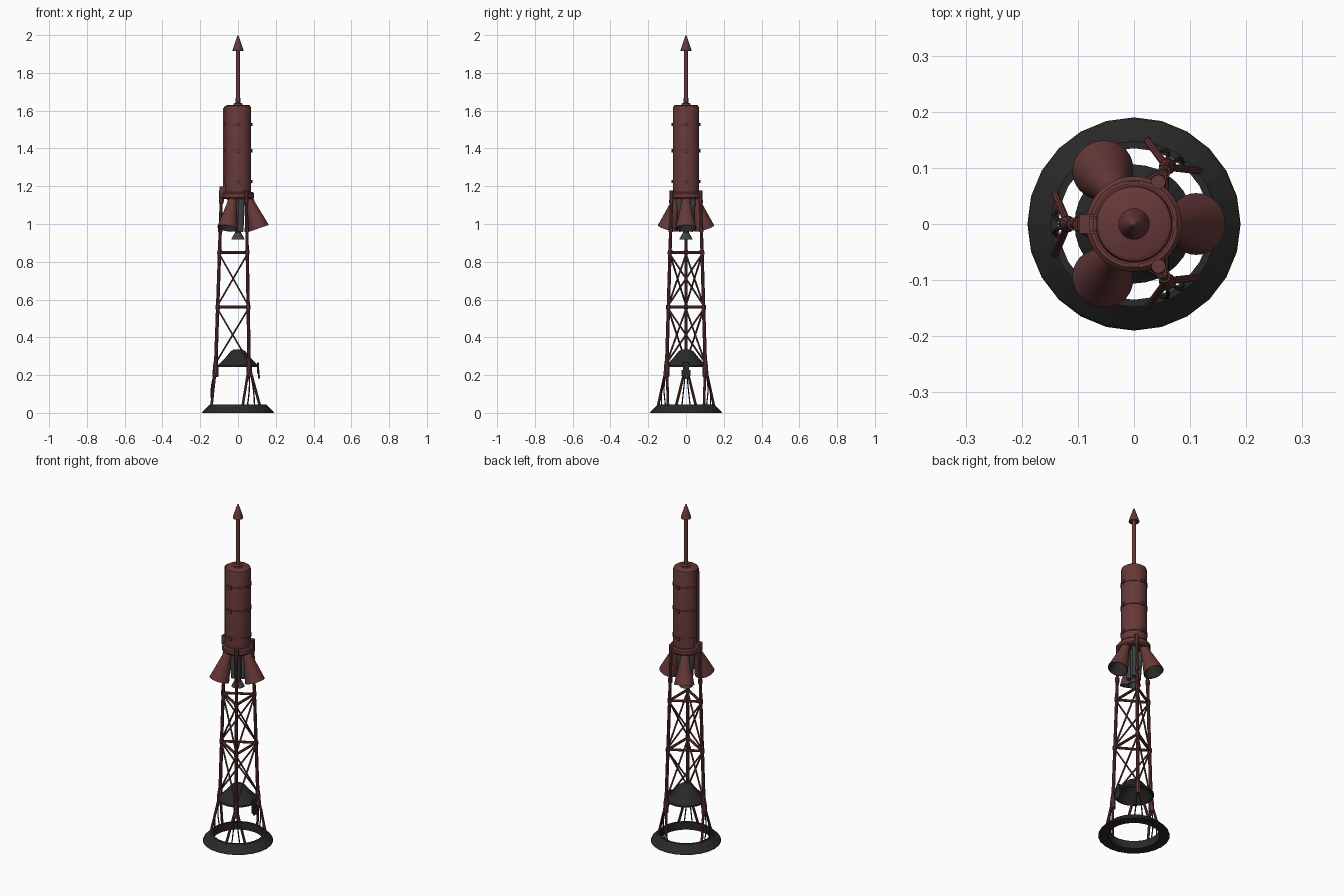
import bpy, bmesh, math
from mathutils import Vector, Matrix

if "Cube" in bpy.data.objects:
    bpy.data.objects.remove(bpy.data.objects["Cube"])


def material(name, col):
    m = bpy.data.materials.new(name)
    m.diffuse_color = (*col, 1)
    m.use_nodes = True
    m.node_tree.nodes["Principled BSDF"].inputs["Base Color"].default_value = m.diffuse_color
    return m


RED = material("dark red", (0.135, 0.04, 0.04))
BLACK = material("charcoal", (0.022, 0.022, 0.022))
GREY = material("engine grey", (0.055, 0.055, 0.058))


def finish(bm, name, mats, angle=35, recalc=True):
    if recalc:
        bmesh.ops.recalc_face_normals(bm, faces=bm.faces)
    me = bpy.data.meshes.new(name)
    bm.to_mesh(me)
    bm.free()
    ob = bpy.data.objects.new(name, me)
    bpy.context.collection.objects.link(ob)
    for m in mats:
        me.materials.append(m)
    if angle:
        bpy.ops.object.select_all(action='DESELECT')
        ob.select_set(True)
        bpy.context.view_layer.objects.active = ob
        bpy.ops.object.shade_smooth_by_angle(angle=math.radians(angle))
    return ob


def lathe(name, profile, mats, n=24, mat=Matrix(), angle=35, closed=False, inner_from=None):
    # Spin (radius, z) points; faces from segment inner_from on use material 1
    bm = bmesh.new()
    rings = []
    for r, z in profile:
        if r == 0:
            rings.append([bm.verts.new(mat @ Vector((0, 0, z)))] * n)
        else:
            rings.append([bm.verts.new(mat @ Vector((r * math.cos(math.tau * i / n),
                                                     r * math.sin(math.tau * i / n), z)))
                          for i in range(n)])
    for k in range(len(rings) if closed else len(rings) - 1):
        a, b = rings[k], rings[(k + 1) % len(rings)]
        for i in range(n):
            j = (i + 1) % n
            f = bm.faces.new(list(dict.fromkeys((a[i], a[j], b[j], b[i]))))
            if inner_from is not None and k >= inner_from:
                f.material_index = 1
    return finish(bm, name, mats, angle)


def tubes(name, segments, mat, n=10):
    # Each segment is (start, end, start radius, end radius)
    bm = bmesh.new()
    for a, b, r1, r2 in segments:
        a, b = Vector(a), Vector(b)
        d = b - a
        m = Matrix.Translation((a + b) / 2) @ d.to_track_quat('Z', 'Y').to_matrix().to_4x4()
        bmesh.ops.create_cone(bm, cap_ends=True, segments=n, radius1=r1, radius2=r2,
                              depth=d.length, matrix=m)
    return finish(bm, name, [mat])


def hose(name, pts, r, mat):
    cu = bpy.data.curves.new(name, 'CURVE')
    cu.dimensions = '3D'
    cu.bevel_depth, cu.bevel_resolution, cu.use_fill_caps = r, 1, True
    s = cu.splines.new('BEZIER')
    s.bezier_points.add(len(pts) - 1)
    for p, q in zip(s.bezier_points, pts):
        p.co = q
        p.handle_left_type = p.handle_right_type = 'AUTO'
    s.resolution_u = 5
    cu.materials.append(mat)
    bpy.context.collection.objects.link(bpy.data.objects.new(name, cu))


def box(name, size, loc, mat, rot=0):
    bm = bmesh.new()
    m = Matrix.Rotation(rot, 4, 'Z') @ Matrix.Translation(loc) @ Matrix.Diagonal((*size, 1))
    bmesh.ops.create_cube(bm, size=1, matrix=m)
    return finish(bm, name, [mat], 0)


def polar(r, a, z, t=0):
    # Point at radius r and angle a, shifted sideways by t
    return Vector((r * math.cos(a) - t * math.sin(a), r * math.sin(a) + t * math.cos(a), z))


def leg_r(z):
    return 0.119 - (z - 0.22) * 0.0335


LEGS = [math.radians(d) for d in (60, 180, 300)]

# Base ring
lathe("base_ring", [(0.19, 0), (0.187, 0.008), (0.148, 0.045), (0.135, 0.045), (0.135, 0)],
      [BLACK], 24, angle=0, closed=True)

# Hollow deflector cone with a hanging tongue
lathe("deflector_cone", [(0, 0.336), (0.024, 0.335), (0.04, 0.325), (0.07, 0.288), (0.106, 0.252),
                         (0.106, 0.243), (0.099, 0.243), (0.066, 0.28), (0.036, 0.315), (0, 0.325)],
      [BLACK], 32)
box("deflector_tongue_upper", (0.012, 0.03, 0.06), (0.106, 0, 0.238), BLACK)
box("deflector_tongue_lower", (0.01, 0.046, 0.032), (0.11, 0, 0.212), BLACK)
box("deflector_tongue_tip", (0.01, 0.028, 0.018), (0.112, 0, 0.192), BLACK)

# Tower legs, clamps and splayed feet
legs, clamps, feet = [], [], []
for i, a in enumerate(LEGS):
    legs.append((polar(leg_r(0.22), a, 0.22), polar(leg_r(1.16), a, 1.16), 0.0095, 0.0085))
    clamps.append((polar(leg_r(0.2), a, 0.19), polar(leg_r(0.25), a, 0.25), 0.015, 0.015))
    clamps.append((polar(leg_r(0.25), a, 0.25), polar(leg_r(0.29), a, 0.29), 0.014, 0.009))
    for z in (0.56, 0.85, 0.97, 1.12):
        clamps.append((polar(leg_r(z - .012), a, z - .012), polar(leg_r(z + .012), a, z + .012),
                       0.012, 0.012))
    for s in (-1, 1):
        feet.append((polar(0.12, a, 0.225, s * 0.006), polar(0.14, a, 0.04, s * 0.052),
                     0.007, 0.007))
        hose(f"leg_hose_{i}_{s}", [polar(0.125, a, 0.21, s * 0.004), polar(0.141, a, 0.13, s * 0.012),
                                   polar(0.138, a, 0.035, s * 0.022)], 0.0035, BLACK)
tubes("tower_legs", legs, RED)
tubes("leg_clamps", clamps, RED)
tubes("leg_feet", feet, RED)

# Horizontal bars and crossed braces on the three tower sides
bars, braces = [], []
for i in range(3):
    a, b = LEGS[i], LEGS[(i + 1) % 3]
    for z in (0.56, 0.85):
        bars.append((polar(leg_r(z), a, z), polar(leg_r(z), b, z), 0.0075, 0.0075))
    for lo, hi in ((0.265, 0.55), (0.57, 0.84)):
        for p, q in ((a, b), (b, a)):
            braces.append((polar(leg_r(lo), p, lo), polar(leg_r(hi), q, hi), 0.0048, 0.0048))
tubes("tower_bars", bars, RED, 8)
tubes("tower_braces", braces, RED, 6)

# Three tilted horns between the legs, dark inside
for i in range(3):
    a = math.radians(120 * i)
    m = (Matrix.Rotation(a, 4, 'Z') @ Matrix.Translation((0.111, 0, 0.977))
         @ Matrix.Rotation(math.radians(-19), 4, 'Y'))
    lathe(f"horn_{i}", [(0, 0.175), (0.022, 0.175), (0.026, 0.135), (0.054, 0.006), (0.055, 0),
                        (0.051, 0), (0.023, 0.125), (0, 0.125)], [RED, BLACK], 32, m, inner_from=5)

# Inner engine cluster
tubes("inner_engines", [(polar(0.04, a, 1.14), polar(0.026, a, 0.96), 0.018, 0.016)
                        for a in LEGS], GREY, 16)
lathe("inner_core", [(0, 1.14), (0.02, 1.14), (0.02, 0.97), (0.016, 0.955), (0.036, 0.918),
                     (0.031, 0.918), (0.012, 0.955), (0, 0.955)], [GREY], 24)

# Collar under the body
lathe("collar", [(0, 1.132), (0.078, 1.132), (0.085, 1.14), (0.085, 1.162), (0.078, 1.17),
                 (0, 1.17)], [RED], 48)
for i, a in enumerate(LEGS):
    tubes(f"collar_socket_{i}", [(polar(0.087, a, 1.12), polar(0.087, a, 1.178), 0.013, 0.013)], RED)

# Cylindrical body with bands
lathe("body", [(0, 1.165), (0.069, 1.165), (0.069, 1.615), (0.066, 1.625), (0.06, 1.629),
               (0, 1.629)], [RED], 48)
for i, z in enumerate((1.225, 1.387, 1.527)):
    lathe(f"body_band_{i}", [(0.068, z - 0.007), (0.0725, z - 0.007), (0.0725, z + 0.007),
                             (0.068, z + 0.007)], [RED], 48, closed=True)
    # Small clasps around each band
    for k in range(4):
        box(f"band_clasp_{i}_{k}", (0.008, 0.016, 0.018), (0.073, 0, z), RED, k * math.pi / 2)

# Cable duct along the left side
box("cable_duct", (0.02, 0.026, 0.44), (-0.069, 0, 1.395), RED)
box("cable_duct_top", (0.014, 0.022, 0.014), (-0.066, 0, 1.615), RED)
box("cable_duct_foot", (0.036, 0.034, 0.05), (-0.08, 0, 1.173), RED)

# Spike with arrow tip
lathe("spike", [(0, 1.625), (0.024, 1.625), (0.024, 1.637), (0.012, 1.642), (0.011, 1.921),
                (0.028, 1.917), (0.028, 1.923), (0.004, 1.996), (0, 2.0)], [RED], 24)
